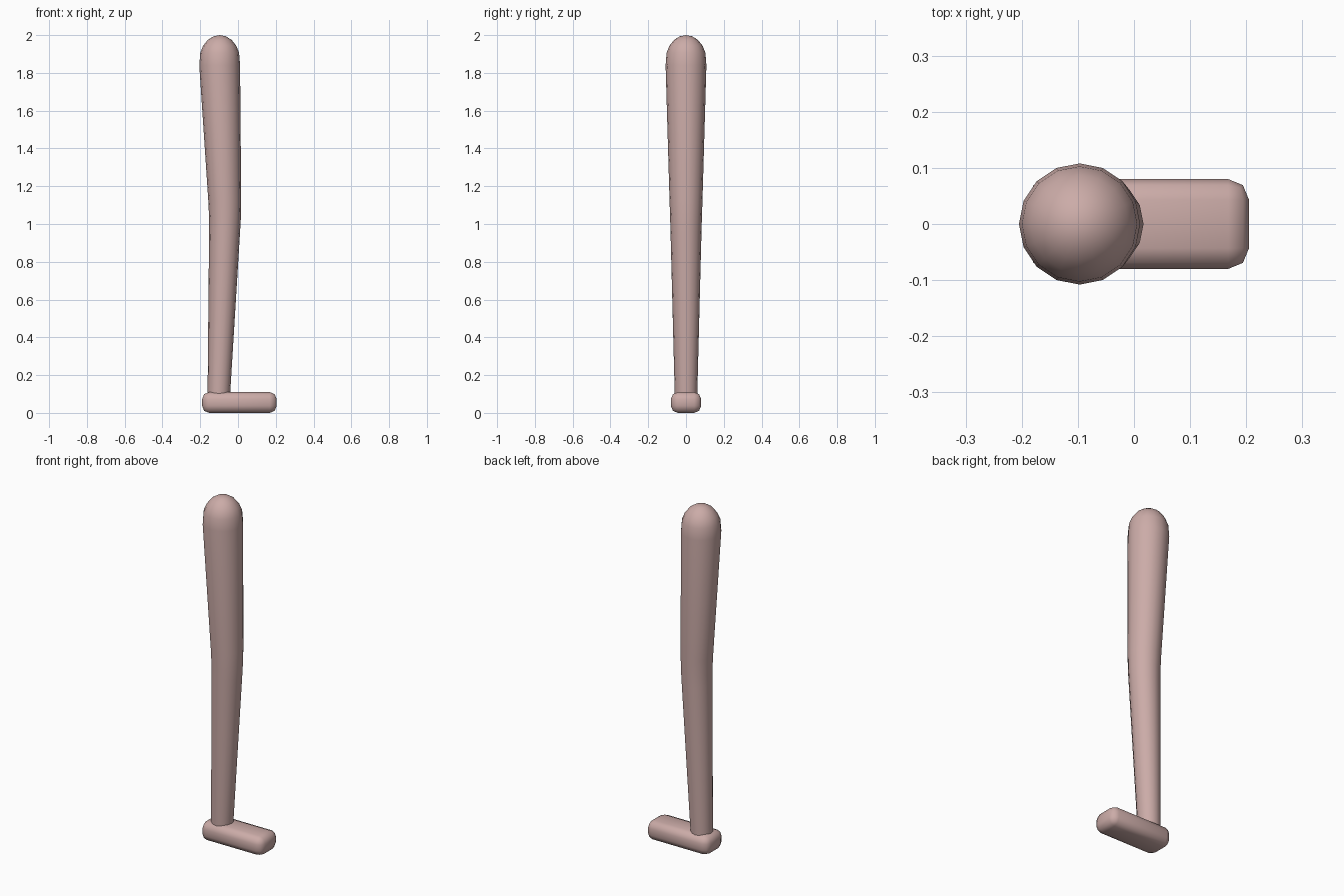
import bpy, bmesh
from math import pi, sin, cos, radians

if "Cube" in bpy.data.objects:
    bpy.data.objects.remove(bpy.data.objects["Cube"])

mat = bpy.data.materials.new("dusty_pink")
mat.diffuse_color = (0.60, 0.41, 0.39, 1)
mat.use_nodes = True
mat.node_tree.nodes["Principled BSDF"].inputs["Base Color"].default_value = mat.diffuse_color


def finish(name, bm, angle):
    bmesh.ops.recalc_face_normals(bm, faces=bm.faces)
    me = bpy.data.meshes.new(name)
    bm.to_mesh(me)
    bm.free()
    ob = bpy.data.objects.new(name, me)
    bpy.context.collection.objects.link(ob)
    me.materials.append(mat)
    bpy.ops.object.select_all(action='DESELECT')
    ob.select_set(True)
    bpy.context.view_layer.objects.active = ob
    bpy.ops.object.shade_smooth_by_angle(angle=radians(angle))
    return ob


# Leg: 16-sided rings (centre x, z, radius) from ankle through knee to hip
N = 16
rings = [(-0.103, 0.05, 0.058), (-0.101, 0.11, 0.060),
         (-0.071, 0.96, 0.082), (-0.069, 1.03, 0.084), (-0.070, 1.12, 0.087),
         (-0.097, 1.84, 0.108)]
# Rounded hip dome
for i in range(1, 5):
    a = i * pi / 10
    rings.append((-0.097, 1.865 + 0.135 * sin(a), 0.108 * cos(a)))

bm = bmesh.new()
loops = [[bm.verts.new((x + r * cos(2 * pi * k / N), r * sin(2 * pi * k / N), z))
          for k in range(N)] for x, z, r in rings]
for a, b in zip(loops, loops[1:]):
    for k in range(N):
        j = (k + 1) % N
        bm.faces.new((a[k], a[j], b[j], b[k]))
bm.faces.new(loops[0][::-1])
top = bm.verts.new((-0.097, 0, 2.0))
for k in range(N):
    bm.faces.new((loops[-1][k], loops[-1][(k + 1) % N], top))
finish("leg", bm, 60)

# Foot: bevelled block pointing forward along +x
bm = bmesh.new()
bmesh.ops.create_cube(bm, size=1)
for v in bm.verts:
    v.co = (0.0075 + v.co.x * 0.395, v.co.y * 0.16, 0.055 + v.co.z * 0.11)
bmesh.ops.bevel(bm, geom=bm.edges[:], offset=0.037, segments=2,
                profile=0.5, affect='EDGES')
finish("foot", bm, 60)
